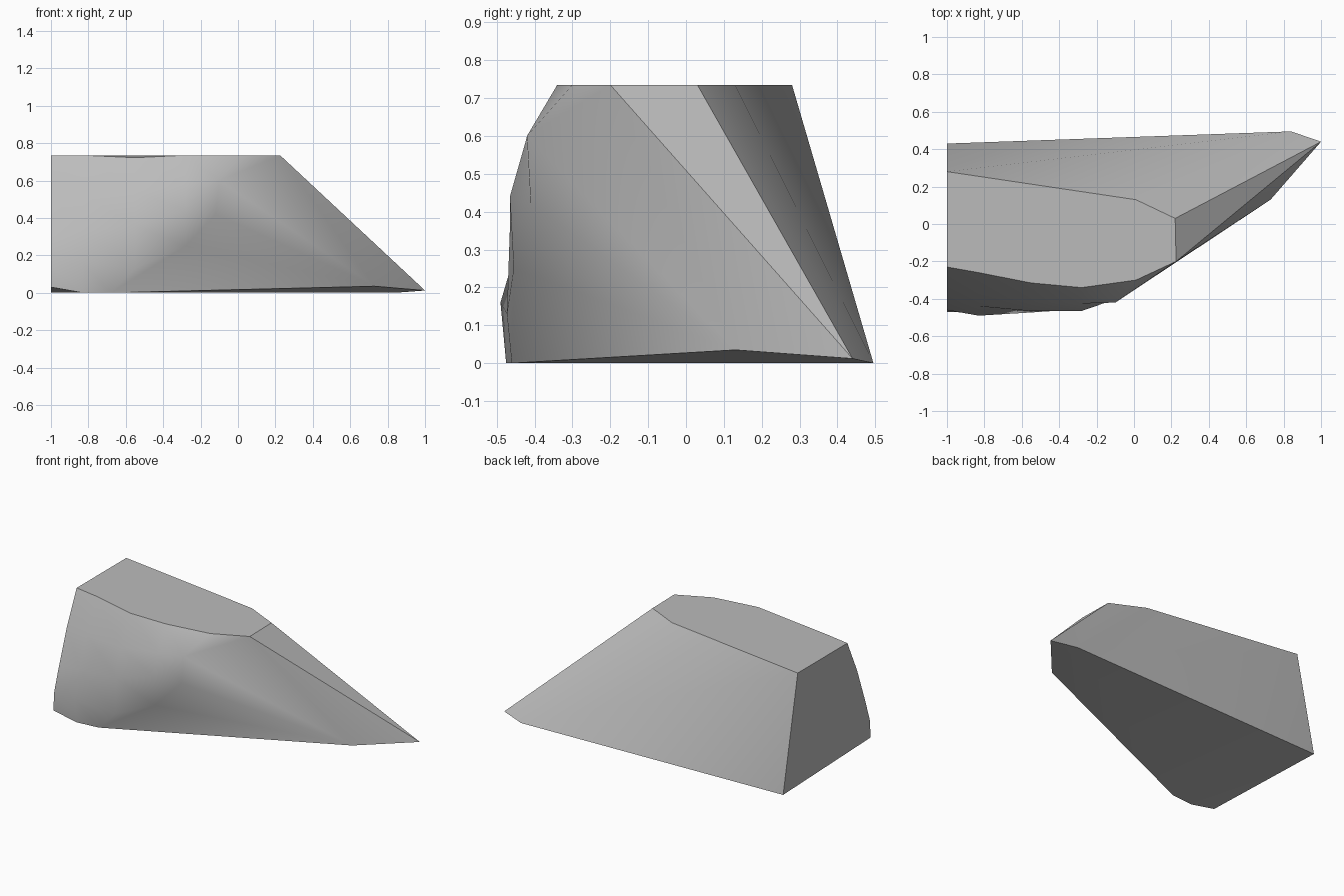
import bpy, bmesh, math

cube = bpy.data.objects.get("Cube")
if cube:
    bpy.data.objects.remove(cube, do_unlink=True)

# One stone grey
stone = bpy.data.materials.new("stone_grey")
stone.use_nodes = True
GREY = (0.5, 0.5, 0.5, 1.0)
stone.diffuse_color = GREY
bsdf = stone.node_tree.nodes["Principled BSDF"]
bsdf.inputs["Base Color"].default_value = GREY
bsdf.inputs["Roughness"].default_value = 0.8

bm = bmesh.new()
V = lambda x, y, z: bm.verts.new((x, y, z))


def face(*verts):
    """Make a face, skipping corners that repeat."""
    unique = list(dict.fromkeys(verts))
    if len(unique) > 2:
        bm.faces.new(unique)


# Front wall columns, each from the top rim down to the base
col0 = [V(-1, y, z) for y, z in
        ((-.23, .735), (-.33, .52), (-.41, .30), (-.46, .15), (-.47, .03))]
col1 = [V(-.83, y, z) for y, z in
        ((-.26, .735), (-.37, .53), (-.44, .33), (-.49, .16), (-.475, 0))]
col2 = [V(*p) for p in
        ((-.55, -.315, .722), (-.55, -.415, .54), (-.55, -.465, .36),
         (-.55, -.473, .13), (-.68, -.46, 0))]
col3 = [V(*p) for p in
        ((-.28, -.34, .735), (-.28, -.425, .58), (-.28, -.465, .44),
         (-.28, -.455, .25))] + [col2[4]]
col4 = [V(*p) for p in
        ((.01, -.30, .735), (-.10, -.42, .60), (-.12, -.41, .42))] + col3[3:]
columns = [col0, col1, col2, col3, col4]
for a, b in zip(columns, columns[1:]):
    for i in range(4):
        face(a[i], a[i + 1], b[i + 1], b[i])

# Remaining corners: top rim, pointed end and base
top_front = V(.225, -.20, .735)
top_right = V(.22, .03, .735)
top_bend = V(.01, .13, .735)
top_back = V(-1, .28, .735)
tip = V(1, .44, .012)
heel = V(.73, .13, .035)
base_right = V(.84, .495, 0)
base_back = V(-1, .43, 0)

# Slanted front flank, fanned from the low corner near the tip
face(col4[0], col4[1], top_front)
fan = [col2[4], col3[3], col4[2], col4[1], top_front, tip]
for a, b in zip(fan, fan[1:]):
    face(heel, a, b)

# Sloping end face, back wall and flat left end
face(top_front, tip, top_right)
face(top_right, tip, base_right)
face(top_right, base_right, top_bend)
face(top_bend, base_right, top_back)
face(top_back, base_right, base_back)
face(top_back, base_back, *reversed(col0))

# Top surface
face(top_back, *[c[0] for c in columns], top_front, top_right, top_bend)

# Underside
face(heel, tip, base_right)
face(heel, base_right, col2[4])
face(col2[4], base_right, base_back)
face(col2[4], base_back, col1[4])
face(col1[4], base_back, col0[4])

bmesh.ops.recalc_face_normals(bm, faces=bm.faces)
mesh = bpy.data.meshes.new("rock")
bm.to_mesh(mesh)
bm.free()
mesh.materials.append(stone)
rock = bpy.data.objects.new("rock", mesh)
bpy.context.collection.objects.link(rock)

# Smooth the rounded front, keep the rim and base edges crisp
bpy.ops.object.select_all(action='DESELECT')
rock.select_set(True)
bpy.context.view_layer.objects.active = rock
bpy.ops.object.shade_smooth_by_angle(angle=math.radians(40))
